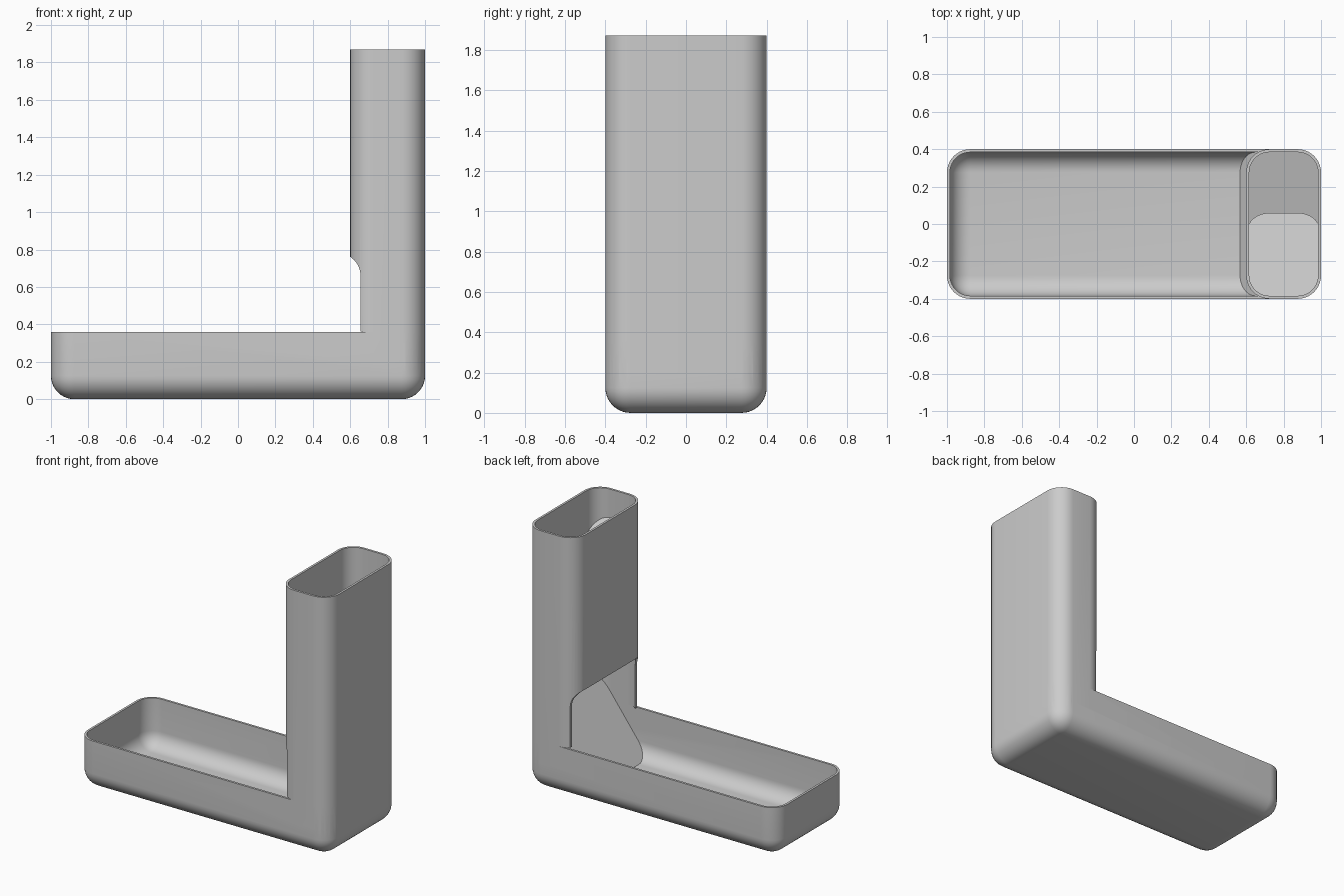
import bpy, bmesh, math
from mathutils import Matrix

old = bpy.data.objects.get("Cube")
if old:
    bpy.data.objects.remove(old, do_unlink=True)

WALL = 0.016     # shell thickness
R = 0.125        # outer corner radius
TRAY_TOP, TOWER_TOP = 0.36, 1.87

grey = bpy.data.materials.new("plain_grey")
grey.use_nodes = True
grey.diffuse_color = (0.6, 0.6, 0.6, 1)
grey.node_tree.nodes["Principled BSDF"].inputs["Base Color"].default_value = (0.6, 0.6, 0.6, 1)


def box(name, lo, hi, radius=0, rounded=None, matrix=None):
    """Box between two corners; edges picked by the rule 'rounded' get a round."""
    bm = bmesh.new()
    bmesh.ops.create_cube(bm, size=1)
    for v in bm.verts:
        v.co = [(a + b) / 2 + c * (b - a) for a, b, c in zip(lo, hi, v.co)]
    if rounded:
        mid = [(a + b) / 2 for a, b in zip(lo, hi)]
        edges = [e for e in bm.edges if rounded(e.verts[0].co, e.verts[1].co, mid)]
        bmesh.ops.bevel(bm, geom=edges, offset=radius, offset_type='OFFSET',
                        segments=10, profile=0.5, affect='EDGES')
    if matrix:
        bm.transform(matrix)
    bmesh.ops.recalc_face_normals(bm, faces=bm.faces)
    mesh = bpy.data.meshes.new(name)
    bm.to_mesh(mesh)
    bm.free()
    mesh.materials.append(grey)
    ob = bpy.data.objects.new(name, mesh)
    bpy.context.collection.objects.link(ob)
    return ob


# Edge rules
def upright(a, b, mid):
    return abs(a.z - b.z) > 1e-4


def tub(a, b, mid):
    return min(a.z, b.z) < mid[2]


def boolean(ob, other, operation):
    """Apply a boolean and discard the helper."""
    m = ob.modifiers.new("bool", 'BOOLEAN')
    m.operation, m.object, m.solver = operation, other, 'EXACT'
    bpy.context.view_layer.objects.active = ob
    bpy.ops.object.modifier_apply(modifier=m.name)
    bpy.data.objects.remove(other, do_unlink=True)


def tray_shape(name, inset, top):
    return box(name, (-1 + inset, -0.4 + inset, inset), (1 - inset, 0.4 - inset, top),
               R - inset, tub)


def tower_shape(name, inset, bottom, top):
    return box(name, (0.6 + inset, -0.4 + inset, bottom), (1 - inset, 0.4 - inset, top),
               R - inset, upright)


# Tower with the feed opening cut from its inner side
tower = tower_shape("tower", 0, 0.2, TOWER_TOP)
opening = box("opening", (0.2, -0.6, 0.25), (0.655, 0.6, 0.78), 0.12,
              lambda a, b, mid: min(a.x, b.x) > mid[0] and min(a.z, b.z) > mid[2])
boolean(tower, opening, 'DIFFERENCE')

# Tray and tower joined, then hollowed
body = tray_shape("feeder_body", 0, TRAY_TOP)
boolean(body, tower, 'UNION')
boolean(body, tray_shape("tray_hollow", WALL, TRAY_TOP + 0.002), 'DIFFERENCE')
boolean(body, tower_shape("tower_hollow", WALL, 0.2, TOWER_TOP + 0.1), 'DIFFERENCE')

# Ramp that slopes from the back of the tower down to the tray floor
ramp = tray_shape("feed_ramp", WALL / 2, 0.8)
angle = math.radians(53)
above_ramp = box("above_ramp", (-4, -1, 0), (4, 1, 4),
                 matrix=Matrix.Translation((0.567, 0, WALL)) @ Matrix.Rotation(-angle, 4, 'Y'))
boolean(ramp, above_ramp, 'DIFFERENCE')

# Sloping baffle inside the upper tower, with a rounded free edge
baffle = box("baffle", (0.61, -0.8, -0.03), (0.99, 0, 0), 0.12,
             lambda a, b, mid: upright(a, b, mid) and a.y > mid[1],
             Matrix.Translation((0, 0.06, 1.22)) @ Matrix.Rotation(-math.pi / 4, 4, 'X'))
boolean(baffle, tower_shape("tower_core", WALL / 2, 0.5, 1.85), 'INTERSECT')

# Smooth rounds, sharp rims
for ob in (body, ramp, baffle):
    bpy.ops.object.select_all(action='DESELECT')
    ob.select_set(True)
    bpy.context.view_layer.objects.active = ob
    bpy.ops.object.shade_smooth_by_angle(angle=math.radians(30))
